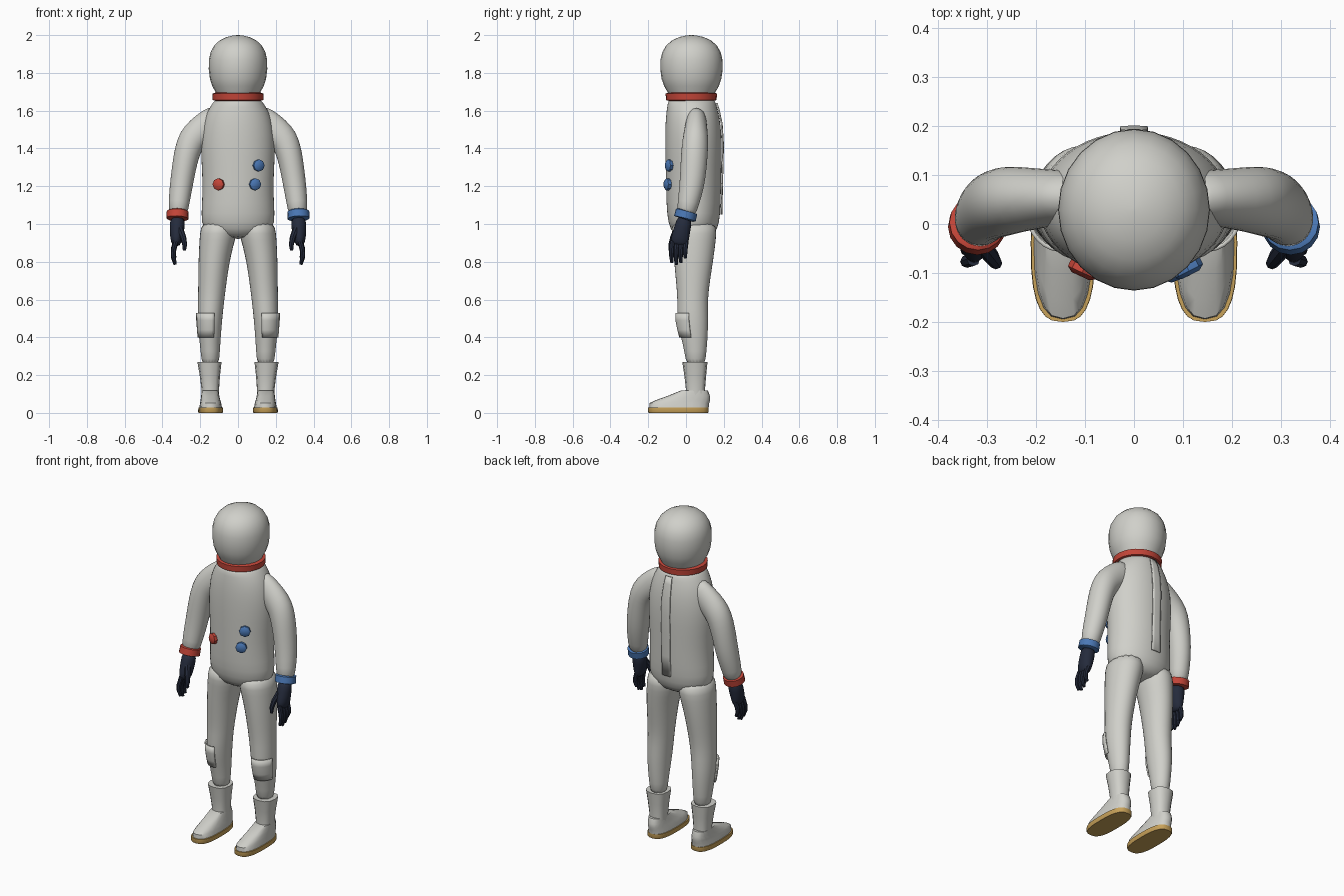
import bpy
import bmesh
from math import cos, sin, radians, copysign, sqrt
from mathutils import Vector

cube = bpy.data.objects.get("Cube")
if cube:
    bpy.data.objects.remove(cube, do_unlink=True)


def material(name, r, g, b):
    m = bpy.data.materials.new(name)
    m.use_nodes = True
    m.diffuse_color = (r, g, b, 1)
    bsdf = m.node_tree.nodes["Principled BSDF"]
    bsdf.inputs["Base Color"].default_value = (r, g, b, 1)
    bsdf.inputs["Roughness"].default_value = 0.7
    return m


SUIT = material("suit grey", 0.63, 0.63, 0.59)
RED = material("red", 0.55, 0.06, 0.04)
BLUE = material("blue", 0.07, 0.19, 0.47)
GLOVE = material("dark navy", 0.018, 0.024, 0.045)
SOLE = material("tan sole", 0.58, 0.36, 0.1)


def loft(name, rings, mat, sides=16, side=1, flat=True, power=2.0,
         subsurf=0, arc=None, grow=0.0):
    """Skin rings of (x, y, z, rx, ry). Flat rings stay level, others follow
    the path. An arc (degrees) makes a thin plate instead of a closed tube."""
    bm = bmesh.new()
    pts = [Vector(r[:3]) for r in rings]
    first, span = arc if arc else (0, 360)
    count = sides + 1 if arc else sides
    loops = []
    for i, r in enumerate(rings):
        u, v = Vector((1, 0, 0)), Vector((0, 1, 0))
        if not flat:
            t = (pts[min(i + 1, len(pts) - 1)] - pts[max(i - 1, 0)]).normalized()
            u = t.cross(v).normalized()
            v = u.cross(t)
        loop = []
        for k in range(count):
            a = radians(first + span * k / sides)
            cu = copysign(abs(cos(a)) ** (2 / power), cos(a))
            cv = copysign(abs(sin(a)) ** (2 / power), sin(a))
            p = pts[i] + u * cu * (r[3] + grow) + v * cv * (r[4] + grow)
            loop.append(bm.verts.new((p.x * side, p.y, p.z)))
        loops.append(loop)
    for a, b in zip(loops, loops[1:]):
        for k in range(sides):
            j = (k + 1) % count
            bm.faces.new((a[k], a[j], b[j], b[k]))
    if not arc:
        bm.faces.new(loops[0])
        bm.faces.new(loops[-1])
    bmesh.ops.recalc_face_normals(bm, faces=bm.faces)
    mesh = bpy.data.meshes.new(name)
    bm.to_mesh(mesh)
    bm.free()
    mesh.materials.append(mat)
    for f in mesh.polygons:
        f.use_smooth = True
    if not subsurf:
        mesh.set_sharp_from_angle(angle=radians(38))
    ob = bpy.data.objects.new(name, mesh)
    bpy.context.collection.objects.link(ob)
    if subsurf:
        mod = ob.modifiers.new("Smooth", 'SUBSURF')
        mod.levels = mod.render_levels = subsurf
    if arc:
        mod = ob.modifiers.new("Thickness", 'SOLIDIFY')
        mod.thickness = 0.008
        mod.offset = 0
    return ob


# Torso
torso = [(0, .03, 1.67, .115, .12), (0, .03, 1.64, .135, .128),
         (0, .033, 1.6, .163, .137), (0, .037, 1.53, .188, .148),
         (0, .04, 1.42, .2, .152), (0, .04, 1.3, .193, .149),
         (0, .04, 1.17, .188, .146), (0, .04, 1.05, .197, .143),
         (0, .042, .97, .192, .128), (0, .042, .92, .1, .085)]
loft("torso", torso, SUIT, sides=24, subsurf=1)
loft("back_zip_cover", torso[1:8], SUIT, sides=4, arc=(82, 16), grow=.005)

# Helmet and neck ring
profile = [(1.67, .108), (1.7, .12), (1.73, .136), (1.77, .149), (1.82, .155),
           (1.87, .154), (1.91, .145), (1.945, .126), (1.972, .097),
           (1.99, .06), (1.998, .025), (2.0, .004)]
loft("helmet", [(0, .029, z, r, r * 1.065) for z, r in profile], SUIT, sides=24)
loft("neck_ring", [(0, .028, z, r, r) for z, r in
                   ((1.652, .12), (1.656, .134), (1.69, .136), (1.696, .12))],
     RED, sides=24)


# Chest connectors, set square to the torso surface
def connector(name, x, z, mat):
    c = x / .193
    s = -sqrt(1 - c * c)
    p = Vector((x, .04 + s * .148, z))
    n = Vector((c / .193, s / .148, 0)).normalized()
    steps = ((-.02, .026), (.002, .032), (.014, .032), (.022, .02))
    loft(name, [(*(p + n * d), r, r) for d, r in steps], mat, sides=8, flat=False)


connector("upper_blue_connector", .106, 1.31, BLUE)
connector("lower_blue_connector", .088, 1.21, BLUE)
connector("red_connector", -.1, 1.21, RED)

leg = [(.1, .04, 1.02, .093, .12), (.104, .043, .95, .1, .122),
       (.116, .042, .88, .092, .114), (.127, .04, .8, .084, .105),
       (.135, .037, .7, .077, .092), (.142, .035, .6, .071, .081),
       (.149, .035, .5, .067, .085), (.149, .044, .4, .059, .072),
       (.147, .05, .33, .052, .06), (.146, .052, .24, .046, .05)]
knee = [(.149, .035, .53, .067, .084), (.149, .036, .49, .066, .084),
        (.149, .04, .44, .062, .078), (.149, .044, .4, .059, .072)]
arm = [(.09, .055, 1.575, .072, .05), (.142, .055, 1.537, .08, .056),
       (.2, .052, 1.492, .081, .063), (.246, .05, 1.447, .077, .07),
       (.27, .045, 1.38, .07, .072), (.286, .04, 1.3, .065, .071),
       (.301, .031, 1.2, .062, .067), (.313, .012, 1.11, .056, .058),
       (.318, -.002, 1.04, .05, .05)]
cuff = [(.319, .004, 1.069, .048, .048), (.319, .003, 1.066, .058, .058),
        (.321, -.006, 1.029, .059, .059), (.321, -.007, 1.026, .046, .046)]
palm = [(.319, -.005, 1.04, .042, .042), (.322, -.018, .98, .041, .045),
        (.326, -.032, .925, .036, .05), (.328, -.037, .88, .02, .047)]
boot = [(.147, .05, .08, .046, .053), (.147, .05, .13, .047, .051),
        (.149, .049, .2, .054, .058), (.151, .047, .27, .064, .067)]
shoe = [(.145, -.038, .02, .061, .157), (.145, -.035, .052, .056, .158),
        (.146, -.015, .068, .052, .143), (.147, .015, .09, .048, .112),
        (.148, .044, .118, .044, .072)]
sole = [(.145, -.04, 0, .063, .157), (.145, -.04, .006, .066, .16),
        (.145, -.04, .028, .065, .16)]

for side, word, cuff_mat in ((1, "left", BLUE), (-1, "right", RED)):
    # Leg and knee patch
    loft(word + "_leg", leg, SUIT, side=side, subsurf=1)
    loft(word + "_knee_patch", knee, SUIT, sides=8, side=side,
         arc=(-110, 97), grow=.004)

    # Boot
    loft(word + "_boot_shaft", boot, SUIT, sides=12, side=side, power=2.6)
    loft(word + "_shoe", shoe, SUIT, sides=20, side=side, power=2.6)
    loft(word + "_sole", sole, SOLE, sides=28, side=side, power=2.8)

    # Arm and cuff
    loft(word + "_arm", arm, SUIT, side=side, flat=False, subsurf=1)
    loft(word + "_cuff", cuff, cuff_mat, side=side, flat=False)

    # Glove with four fingers and a thumb
    loft(word + "_palm", palm, GLOVE, sides=12, side=side, flat=False, subsurf=1)
    for i, length in enumerate((.115, .125, .115, .09)):
        y = -.072 + i * .024
        path = [(.328, y, .91), (.341, y - .004, .91 - length * .4),
                (.343, y - .005, .91 - length * .7), (.333, y - .003, .91 - length)]
        radii = (.014, .0135, .012, .008)
        loft(f"{word}_finger_{i + 1}", [(*p, r, r) for p, r in zip(path, radii)],
             GLOVE, sides=8, side=side, flat=False)
    thumb = [(.308, -.045, .975, .018, .018), (.29, -.068, .93, .016, .016),
             (.282, -.08, .89, .013, .013), (.284, -.084, .86, .008, .008)]
    loft(word + "_thumb", thumb, GLOVE, sides=8, side=side, flat=False)
